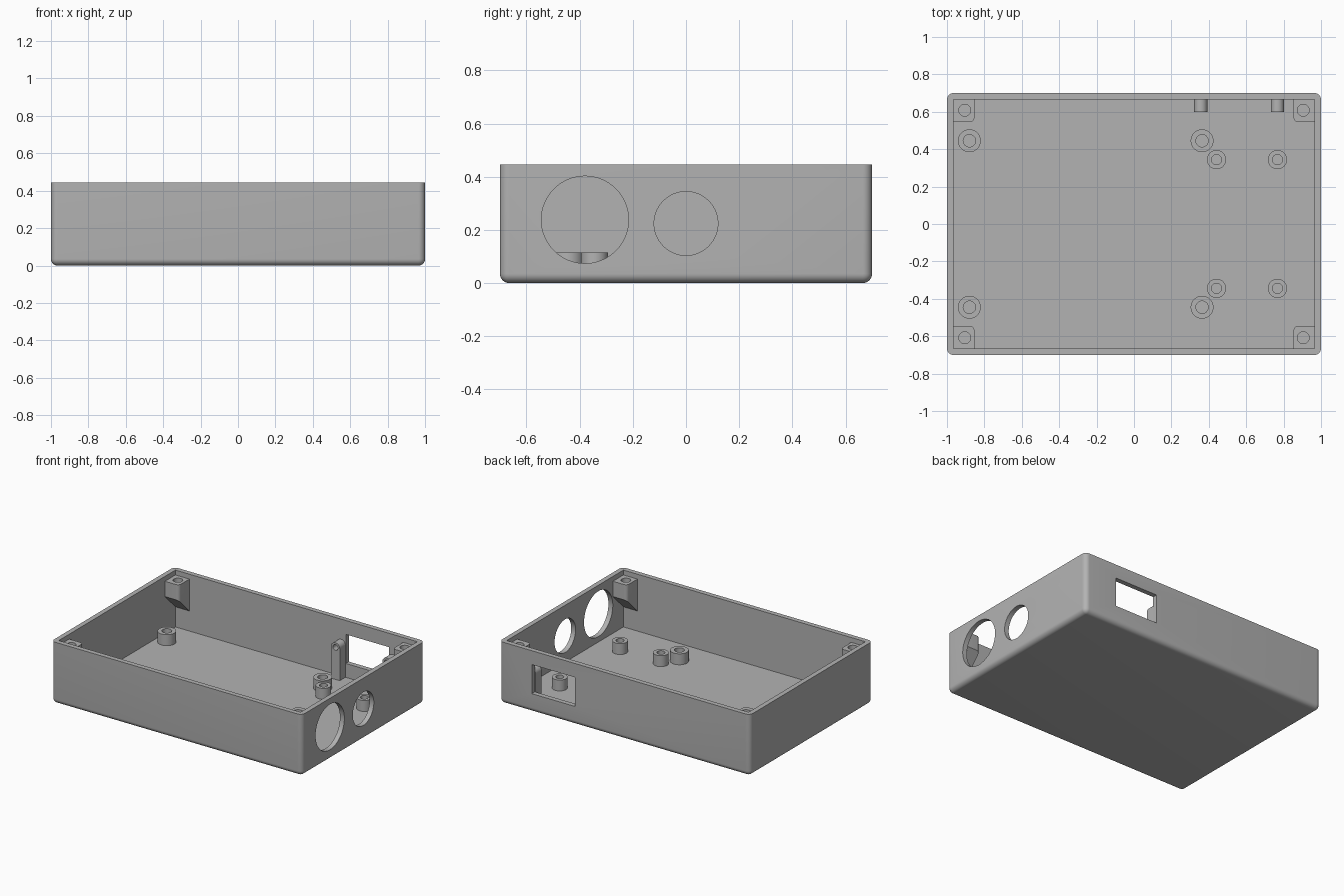
import bpy, bmesh, math
from mathutils import Vector, Matrix

cube = bpy.data.objects.get("Cube")
if cube:
    bpy.data.objects.remove(cube, do_unlink=True)

# Main dimensions
HX, HY, HEIGHT = 1.0, 0.70, 0.445
WALL = 0.035
FLOOR = 0.035
IX, IY = HX - WALL, HY - WALL
ROUND = 0.035

grey = bpy.data.materials.new("plain grey")
grey.use_nodes = True
GREY = (0.45, 0.45, 0.45, 1)
grey.diffuse_color = GREY
grey.node_tree.nodes["Principled BSDF"].inputs["Base Color"].default_value = GREY


def finish(bm, name):
    bmesh.ops.recalc_face_normals(bm, faces=bm.faces[:])
    mesh = bpy.data.meshes.new(name)
    bm.to_mesh(mesh)
    bm.free()
    mesh.materials.append(grey)
    obj = bpy.data.objects.new(name, mesh)
    bpy.context.collection.objects.link(obj)
    return obj


def box_bm(low, high):
    bm = bmesh.new()
    low, high = Vector(low), Vector(high)
    size = high - low
    bmesh.ops.create_cube(bm, size=1, matrix=Matrix.Translation((low + high) / 2)
                          @ Matrix.Diagonal((*size, 1)))
    return bm


def box(name, low, high):
    return finish(box_bm(low, high), name)


def cylinder(name, centre, radius, depth, axis):
    bm = bmesh.new()
    turn = Vector((0, 0, 1)).rotation_difference(Vector(axis)).to_matrix().to_4x4()
    bmesh.ops.create_cone(bm, cap_ends=True, segments=64, radius1=radius, radius2=radius,
                          depth=depth, matrix=Matrix.Translation(centre) @ turn)
    return finish(bm, name)


def prism(points, direction):
    """Extrude a closed outline of 3D points along a direction."""
    bm = bmesh.new()
    face = bm.faces.new([bm.verts.new(p) for p in points])
    moved = bmesh.ops.extrude_face_region(bm, geom=[face], use_keep_orig=True)["geom"]
    bmesh.ops.translate(bm, vec=direction,
                        verts=[v for v in moved if isinstance(v, bmesh.types.BMVert)])
    bmesh.ops.recalc_face_normals(bm, faces=bm.faces[:])
    return bm


def activate(obj):
    bpy.ops.object.select_all(action='DESELECT')
    obj.select_set(True)
    bpy.context.view_layer.objects.active = obj


def cut(obj, cutter):
    mod = obj.modifiers.new("cut", 'BOOLEAN')
    mod.operation = 'DIFFERENCE'
    mod.solver = 'EXACT'
    mod.object = cutter
    cutter.hide_render = True
    activate(obj)
    bpy.ops.object.modifier_apply(modifier=mod.name)
    bpy.data.objects.remove(cutter, do_unlink=True)


def smooth(obj):
    activate(obj)
    bpy.ops.object.shade_smooth_by_angle(angle=math.radians(30))


# Tray with rounded upright and bottom edges
bm = box_bm((-HX, -HY, 0), (HX, HY, HEIGHT))
edges = [e for e in bm.edges if min(v.co.z for v in e.verts) < HEIGHT / 2]
bmesh.ops.bevel(bm, geom=edges, offset=ROUND, segments=8, profile=0.5, affect='EDGES')
tray = finish(bm, "tray")
cut(tray, box("cavity", (-IX, -IY, FLOOR), (IX, IY, HEIGHT + 0.1)))

# Round ports in the side wall and a rectangular port in the back wall
cut(tray, cylinder("large_port", (HX, -0.38, 0.238), 0.164, 0.2, (1, 0, 0)))
cut(tray, cylinder("small_port", (HX, 0, 0.224), 0.12, 0.2, (1, 0, 0)))
cut(tray, box("back_port", (0.395, HY - 0.1, 0.135), (0.74, HY + 0.1, 0.345)))
smooth(tray)

# Corner screw bosses with a sloped underside
BOSS_TOP, BOSS_LOW = 0.41, 0.30
for sx, side in ((-1, "right"), (1, "left")):
    for sy, end in ((-1, "front"), (1, "back")):
        inner = 0.545
        outer = IY + 0.004
        outline = [(inner, BOSS_TOP), (inner, BOSS_LOW),
                   (outer, BOSS_LOW - (outer - inner)), (outer, BOSS_TOP)]
        bm = prism([(sx * 0.853, sy * y, z) for y, z in outline],
                   (sx * (IX + 0.004 - 0.853), 0, 0))
        corner = [e for e in bm.edges
                  if all(abs(v.co.x) < 0.86 and abs(v.co.y) < 0.55 for v in e.verts)]
        bmesh.ops.bevel(bm, geom=corner, offset=0.025, segments=6, profile=0.5,
                        affect='EDGES')
        boss = finish(bm, f"{end}_{side}_corner_boss")
        cut(boss, cylinder("boss_hole", (sx * 0.905, sy * 0.608, BOSS_TOP), 0.032, 0.26,
                           (0, 0, 1)))
        smooth(boss)


# Hollow standoffs on the floor
def standoff(name, x, y, radius, bore):
    top = 0.114
    profile = [(radius, FLOOR - 0.005), (radius, top), (bore, top), (bore, FLOOR - 0.005)]
    bm = bmesh.new()
    verts = [bm.verts.new((x + r, y, z)) for r, z in profile]
    line = [bm.edges.new(pair) for pair in zip(verts, verts[1:])]
    bmesh.ops.spin(bm, geom=verts + line, cent=(x, y, 0), axis=(0, 0, 1),
                   angle=math.tau, steps=48, use_merge=True)
    bmesh.ops.remove_doubles(bm, verts=bm.verts[:], dist=0.0001)
    smooth(finish(bm, name))


for sy, end in ((-1, "front"), (1, "back")):
    for x, side in ((-0.88, "right"), (0.364, "left")):
        standoff(f"{end}_{side}_large_standoff", x, sy * 0.445, 0.061, 0.033)
    for x, side in ((0.441, "right"), (0.767, "left")):
        standoff(f"{end}_{side}_small_standoff", x, sy * 0.344, 0.051, 0.027)

# Round-topped posts beside the back port
POST_R, POST_Z = 0.035, 0.265
for x, side in ((0.357, "right"), (0.767, "left")):
    arc = [(x + POST_R * math.cos(a), POST_Z + POST_R * math.sin(a))
           for a in (math.pi * i / 16 for i in range(17))]
    outline = [(x + POST_R, FLOOR - 0.005)] + arc + [(x - POST_R, FLOOR - 0.005)]
    bm = prism([(px, 0.60, pz) for px, pz in outline], (0, IY + 0.003 - 0.60, 0))
    post = finish(bm, f"{side}_port_post")
    cut(post, cylinder("post_hole", (x, 0.60, POST_Z), 0.02, 0.11, (0, 1, 0)))
    smooth(post)
